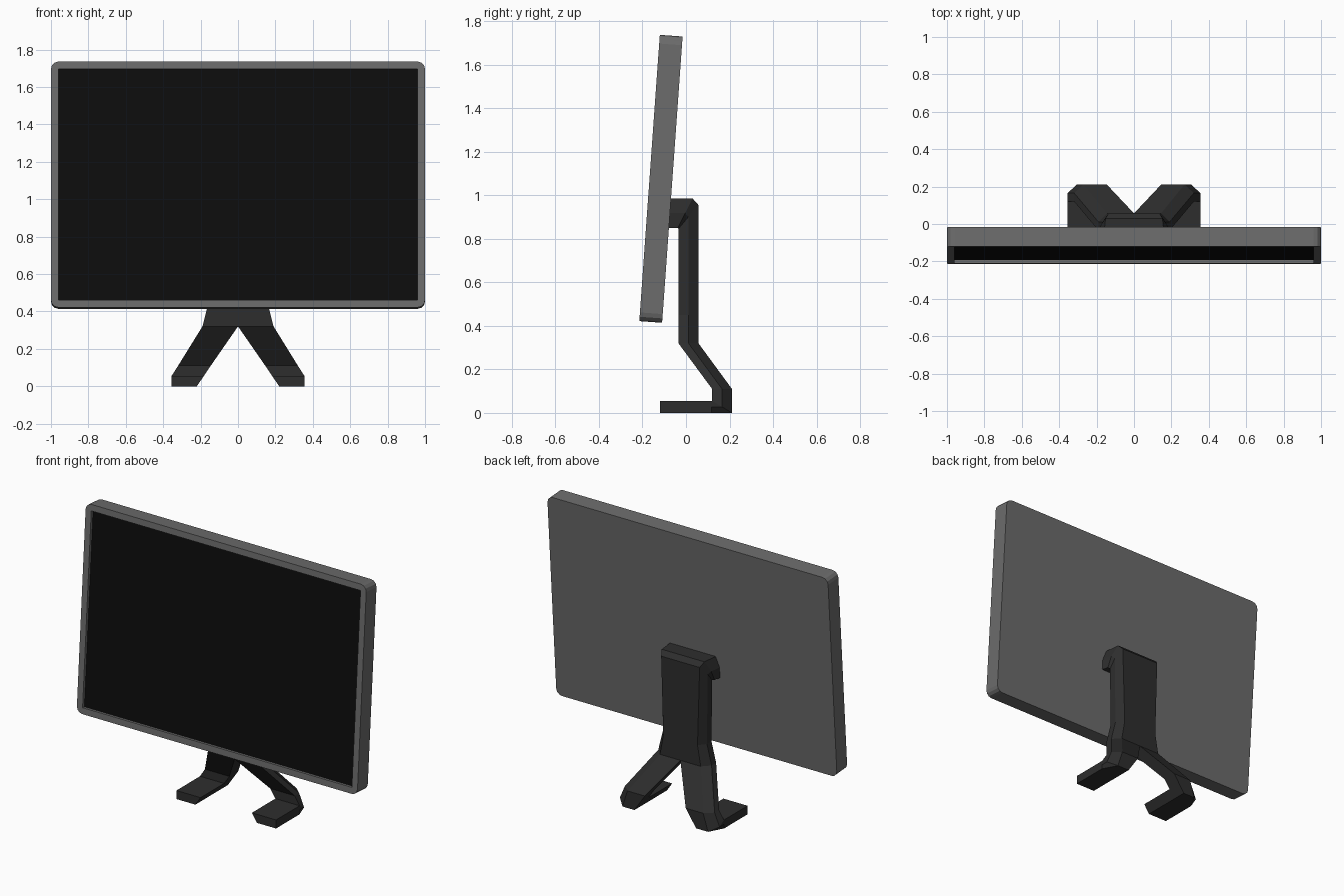
import bpy, bmesh, math
from mathutils import Matrix, Vector

if "Cube" in bpy.data.objects:
    bpy.data.objects.remove(bpy.data.objects["Cube"])


def material(name, v):
    m = bpy.data.materials.new(name)
    m.diffuse_color = (v, v, v, 1)
    m.use_nodes = True
    m.node_tree.nodes["Principled BSDF"].inputs["Base Color"].default_value = m.diffuse_color
    return m


grey = material("casing grey", 0.150)
black = material("screen black", 0.004)
dark = material("stand charcoal", 0.027)


def make_object(name, bm, *mats):
    bmesh.ops.recalc_face_normals(bm, faces=bm.faces)
    me = bpy.data.meshes.new(name)
    bm.to_mesh(me)
    bm.free()
    for m in mats:
        me.materials.append(m)
    ob = bpy.data.objects.new(name, me)
    bpy.context.collection.objects.link(ob)
    return ob


# Display panel: tilted slab with a recessed screen in its front
W, T, H = 2.0, 0.105, 1.318
bm = bmesh.new()
bmesh.ops.create_cube(bm, size=1, matrix=Matrix.Diagonal((W, T, H, 1)))
corners = [e for e in bm.edges
           if abs(e.verts[0].co.y - e.verts[1].co.y) > 0.01]
front = next(f for f in bm.faces if f.normal.y < -0.9)
bmesh.ops.inset_region(bm, faces=[front], thickness=0.057)
bmesh.ops.inset_region(bm, faces=[front], thickness=0.0005)
for v in front.verts:
    v.co.y += 0.018
front.material_index = 1
bmesh.ops.bevel(bm, geom=corners, offset=0.04, segments=3, profile=0.5,
                affect='EDGES')
panel = make_object("display_panel", bm, grey, black)
panel.location = (0, -0.115, 1.075)
panel.rotation_euler = (math.radians(-4.1), 0, 0)


# Stand: one half lofted from panel arm down to foot, then mirrored
def leg_inner(z):
    return max(0.0, 0.22 * (0.325 - z) / 0.325) if z < 0.319 else 0.0


# (inside y, z), (outside y, z), outer half width, chamfer
rings = [
    ((-0.09, 0.85), (-0.09, 0.985), 0.190, 0.025),
    ((-0.037, 0.85), (0.030, 0.985), 0.177, 0.025),
    ((-0.035, 0.845), (0.057, 0.955), 0.162, 0.025),
    ((-0.035, 0.45), (0.057, 0.45), 0.157, 0.035),
    ((-0.035, 0.32), (0.057, 0.32), 0.190, 0.045),
    ((0.12, 0.11), (0.211, 0.11), 0.320, 0.05),
    ((0.12, 0.055), (0.211, 0.0), 0.355, 0.05),
    ((0.118, 0.055), (0.118, 0.0), 0.355, 0.0),
    ((-0.12, 0.055), (-0.12, 0.0), 0.355, 0.0),
]
bm = bmesh.new()
loops = []
for a, b, xo, c in rings:
    a, b = Vector((0, *a)), Vector((0, *b))
    mid = a.lerp(b, 0.5)
    pts = [(leg_inner(a.z), a), (xo, a), (xo, mid), (xo - c, b),
           (leg_inner(b.z), b)]
    loops.append([bm.verts.new((x, p.y, p.z)) for x, p in pts])
for r, s in zip(loops, loops[1:]):
    for i in range(5):
        j = (i + 1) % 5
        quad = (r[i], r[j], s[j], s[i])
        if any(v.co.x > 1e-5 for v in quad):   # leave the centre plane open
            bm.faces.new(quad)
bm.faces.new(loops[0])
bm.faces.new(loops[-1])
# crotch between the legs
half = bm.faces[:] + bm.edges[:] + bm.verts[:]
bmesh.ops.mirror(bm, geom=half, matrix=Matrix.Identity(4), axis='X',
                 merge_dist=0.0005)
bmesh.ops.remove_doubles(bm, verts=bm.verts, dist=0.0005)
crotch = [e for e in bm.edges if e.is_boundary]
if crotch:
    bmesh.ops.holes_fill(bm, edges=crotch, sides=8)
make_object("stand", bm, dark)
